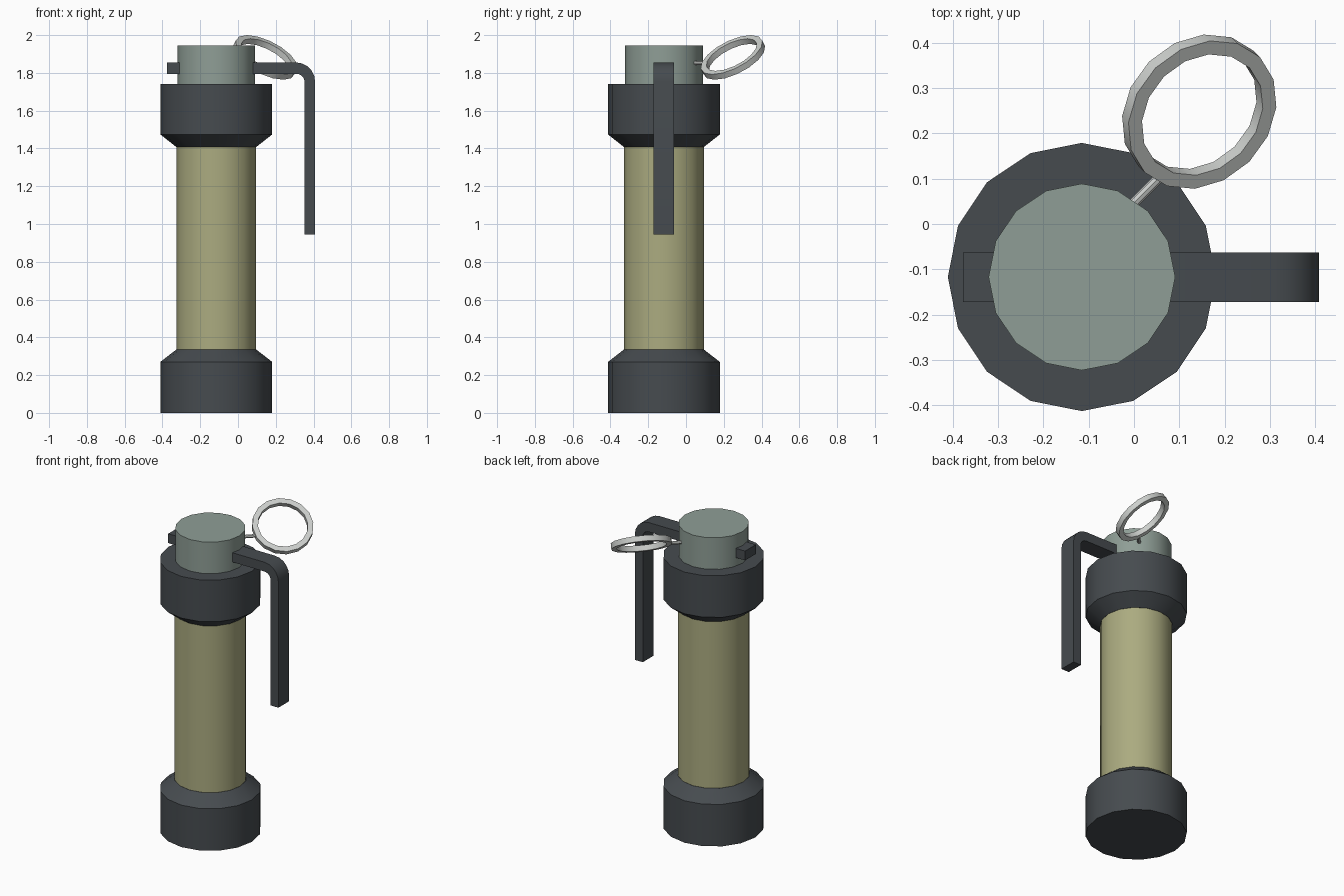
import bpy, bmesh, math
from mathutils import Vector

if "Cube" in bpy.data.objects:
    bpy.data.objects.remove(bpy.data.objects["Cube"])

CX, CY = -0.115, -0.117      # axis of the canister


def material(name, rgb):
    lin = [((c / 255 + 0.055) / 1.055) ** 2.4 for c in rgb]
    m = bpy.data.materials.new(name)
    m.diffuse_color = (*lin, 1)
    m.use_nodes = True
    m.node_tree.nodes["Principled BSDF"].inputs["Base Color"].default_value = m.diffuse_color
    return m


DARK = material("dark grey", (70, 75, 79))
OLIVE = material("olive", (171, 171, 128))
SAGE = material("sage grey", (143, 158, 150))
STEEL = material("light steel", (204, 207, 204))


def finish(name, bm, mat, angle=30):
    bmesh.ops.recalc_face_normals(bm, faces=bm.faces[:])
    me = bpy.data.meshes.new(name)
    bm.to_mesh(me)
    bm.free()
    me.materials.append(mat)
    ob = bpy.data.objects.new(name, me)
    bpy.context.collection.objects.link(ob)
    bpy.ops.object.select_all(action='DESELECT')
    ob.select_set(True)
    bpy.context.view_layer.objects.active = ob
    bpy.ops.object.shade_smooth_by_angle(angle=math.radians(angle))
    return ob


def lathe(name, profile, mat, origin, u, v, w, n=16, closed=False):
    """Sweep (radius, height) points around axis w; open profiles get end caps."""
    bm = bmesh.new()
    rings = []
    for r, h in profile:
        rings.append([bm.verts.new(origin + w * h + r * (u * math.cos(a) + v * math.sin(a)))
                      for a in (2 * math.pi * i / n for i in range(n))])
    pairs = list(zip(rings, rings[1:]))
    if closed:
        pairs.append((rings[-1], rings[0]))
    else:
        bm.faces.new(rings[0])
        bm.faces.new(rings[-1])
    for a, b in pairs:
        for i in range(n):
            j = (i + 1) % n
            bm.faces.new((a[i], a[j], b[j], b[i]))
    return finish(name, bm, mat)


X, Y, Z = Vector((1, 0, 0)), Vector((0, 1, 0)), Vector((0, 0, 1))
axis = Vector((CX, CY, 0))

# canister
lathe("bottom_cap", [(0.296, 0), (0.296, 0.27), (0.212, 0.335)], DARK, axis, X, Y, Z)
lathe("body", [(0.211, 0.30), (0.211, 1.45)], OLIVE, axis, X, Y, Z)
lathe("top_cap", [(0.212, 1.408), (0.296, 1.474), (0.296, 1.742)], DARK, axis, X, Y, Z)
lathe("fuse_head", [(0.206, 1.72), (0.206, 1.945)], SAGE, axis, X, Y, Z)

# safety lever: bent strip extruded across y
bx, bz, steps = 0.308, 1.755, 5
arc = [math.pi / 2 * i / steps for i in range(steps + 1)]
outer = [(-0.377, 1.855)] + [(bx + 0.1 * math.sin(a), bz + 0.1 * math.cos(a)) for a in arc] + [(0.408, 0.945)]
inner = [(-0.377, 1.795)] + [(bx + 0.044 * math.sin(a), bz + 0.04 * math.cos(a)) for a in arc] + [(0.352, 0.945)]
bm = bmesh.new()
loops = [[bm.verts.new((p[0], y, p[1])) for p in side] for side in (outer, inner) for y in (-0.172, -0.063)]
o0, o1, i0, i1 = loops
for k in range(len(outer) - 1):
    for a, b in ((o0, o1), (o1, i1), (i1, i0), (i0, o0)):
        bm.faces.new((a[k], a[k + 1], b[k + 1], b[k]))
for k in (0, -1):
    bm.faces.new((o0[k], o1[k], i1[k], i0[k]))
finish("safety_lever", bm, DARK)

# pull ring, tilted about the pin direction
t = math.radians(35.5)
u = Vector((1, 1, 0)).normalized()
v = Vector((-1, 1, 0)).normalized() * math.cos(t) + Z * math.sin(t)
w = u.cross(v)
centre = Vector((0.144, 0.248, 1.882))
lathe("pull_ring", [(0.147, -0.017), (0.18, -0.017), (0.18, 0.017), (0.147, 0.017)],
      STEEL, centre, u, v, w, closed=True)

# pin joining the ring to the fuse head
tip = centre - 0.157 * u - 0.05 * v
side = Vector((-1, 1, 0)).normalized()
lathe("pin", [(0.011, -0.14), (0.011, 0)], STEEL, tip, side, Z, u, n=8)
